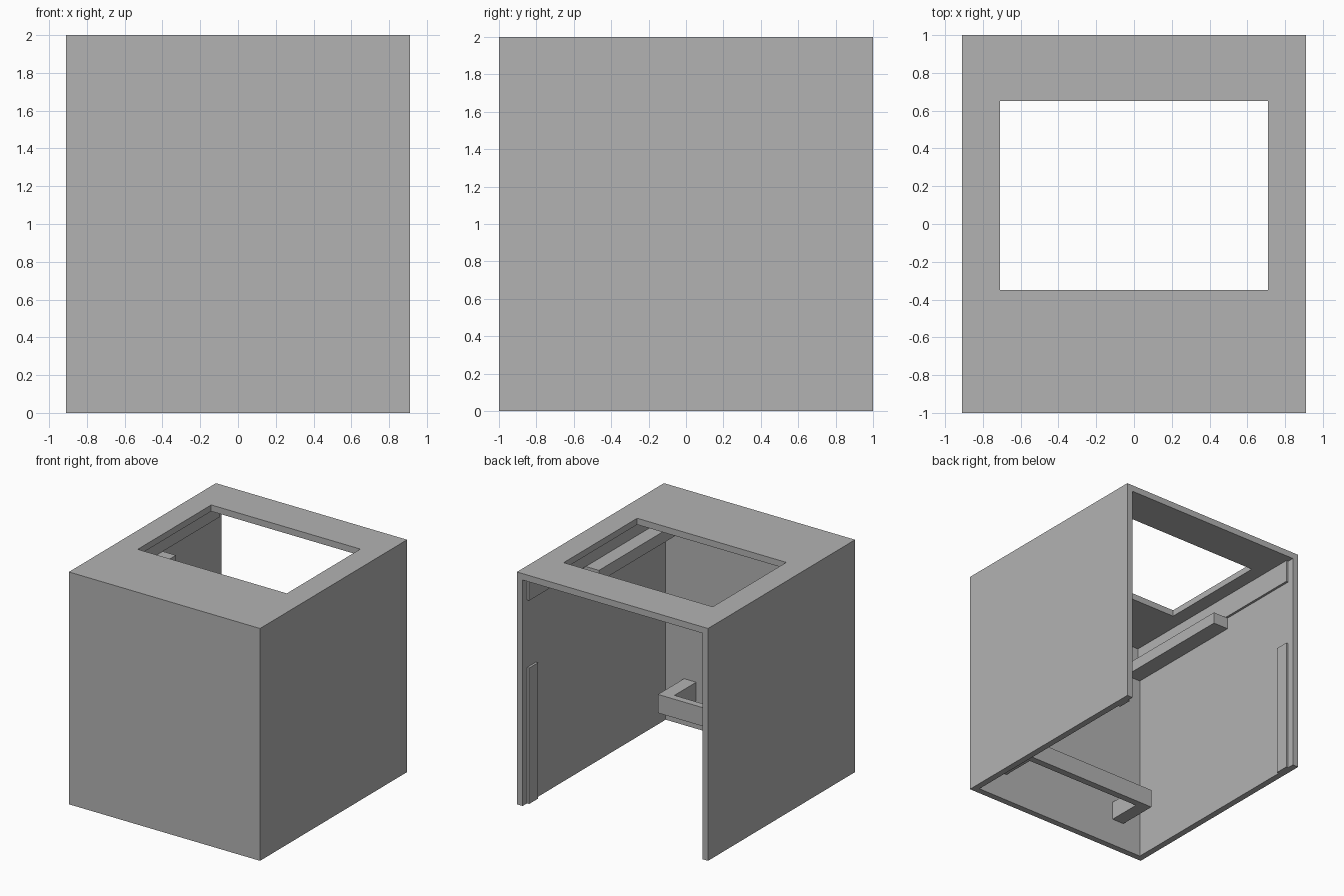
import bpy
import bmesh

old = bpy.data.objects.get("Cube")
if old:
    bpy.data.objects.remove(old, do_unlink=True)

GREY = (0.45, 0.45, 0.45, 1.0)
mat = bpy.data.materials.new("plain grey")
mat.use_nodes = True
mat.diffuse_color = GREY
mat.node_tree.nodes["Principled BSDF"].inputs["Base Color"].default_value = GREY

W, D, H, T = 0.91, 1.0, 2.0, 0.055    # half width, half depth, height, wall
XI, YF, ZT = W - T, -D + T, H - T     # inner wall faces


def finish(name, bm):
    bmesh.ops.recalc_face_normals(bm, faces=bm.faces)
    mesh = bpy.data.meshes.new(name)
    bm.to_mesh(mesh)
    bm.free()
    mesh.materials.append(mat)
    obj = bpy.data.objects.new(name, mesh)
    bpy.context.collection.objects.link(obj)
    return obj


def box(name, x, y, z):
    """Box from (min, max) ranges on each axis."""
    bm = bmesh.new()
    bmesh.ops.create_cube(bm, size=1)
    for v in bm.verts:
        v.co = [r[0] if c < 0 else r[1] for c, r in zip(v.co, (x, y, z))]
    return finish(name, bm)


def prism(name, outline, z0, z1):
    """Extrude a flat outline upward."""
    bm = bmesh.new()
    face = bm.faces.new([bm.verts.new((x, y, z0)) for x, y in outline])
    top = bmesh.ops.extrude_face_region(bm, geom=[face])["geom"]
    for v in top:
        if isinstance(v, bmesh.types.BMVert):
            v.co.z = z1
    return finish(name, bm)


def cut(target, cutter):
    """Subtract the cutter, which stays hidden."""
    mod = target.modifiers.new("cut", "BOOLEAN")
    mod.operation = "DIFFERENCE"
    mod.solver = "EXACT"
    mod.object = cutter
    cutter.hide_render = True
    cutter.hide_set(True)


# Shell: open at the back and the bottom, with a window in the top
shell = box("cabinet_shell", (-W, W), (-D, D), (0, H))
cut(shell, box("interior_cutter", (-XI, XI), (YF, D + 0.1), (-0.1, ZT)))
cut(shell, box("top_opening_cutter", (-0.71, 0.71), (-0.35, 0.65), (ZT - 0.1, H + 0.1)))

# Inner fittings on both side walls
for side, s in (("left", 1), ("right", -1)):
    def span(inner):
        return sorted((s * inner, s * XI))
    box(side + "_top_rail", span(XI - 0.02), (YF, 0.94), (1.75, ZT))
    box(side + "_support_bar", span(0.71), (YF, 0.17), (1.65, 1.75))
    box(side + "_rear_strip", span(XI - 0.02), (0.82, 0.94), (0, 1.17))

# U-shaped bracket on the inside of the front wall
half = [(0.68, -0.59), (0.68, YF), (0.565, YF), (0.565, -0.65)]
prism("front_bracket", half + [(-x, y) for x, y in reversed(half)], 0.24, 0.40)
